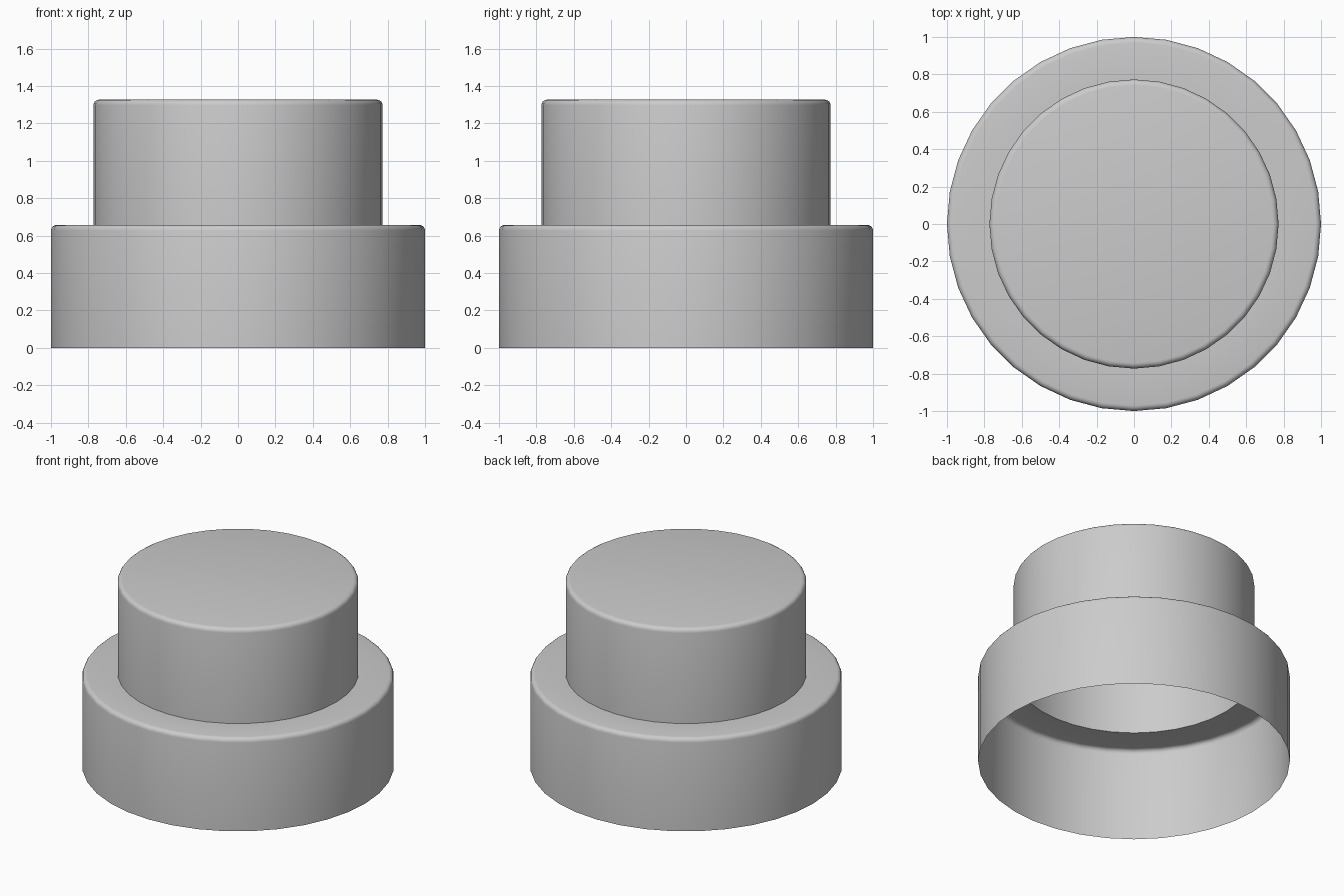
import bpy, bmesh, math

if "Cube" in bpy.data.objects:
    bpy.data.objects.remove(bpy.data.objects["Cube"])

SIDES = 36
R_LOW, R_TOP = 1.0, 0.773
Z_STEP, Z_TOP = 0.657, 1.327
ROUND = 0.03


def rounded_corner(r, z, steps=4):
    """Quarter-round from the wall (r) over to the flat (z)."""
    return [(r - ROUND + ROUND * math.cos(a), z - ROUND + ROUND * math.sin(a))
            for a in (math.pi / 2 * i / steps for i in range(steps + 1))]


# Profile: lower wall, rounded ledge, upper wall, rounded rim (open at the bottom)
profile = [(R_LOW, 0.0)] + rounded_corner(R_LOW, Z_STEP)
profile += [(R_TOP, Z_STEP)] + rounded_corner(R_TOP, Z_TOP)

# Thin stepped shell made of rings
bm = bmesh.new()
rings = []
for r, z in profile:
    rings.append([bm.verts.new((r * math.cos(2 * math.pi * i / SIDES),
                                r * math.sin(2 * math.pi * i / SIDES), z))
                  for i in range(SIDES)])
for a, b in zip(rings, rings[1:]):
    for i in range(SIDES):
        j = (i + 1) % SIDES
        bm.faces.new((a[i], a[j], b[j], b[i]))

# Closed flat top
bm.faces.new(rings[-1])

mesh = bpy.data.meshes.new("stepped_cap")
bm.to_mesh(mesh)
bm.free()
cap = bpy.data.objects.new("stepped_cap", mesh)
bpy.context.collection.objects.link(cap)

# Smooth walls, sharp step
bpy.context.view_layer.objects.active = cap
cap.select_set(True)
bpy.ops.object.shade_smooth_by_angle(angle=math.radians(40))
